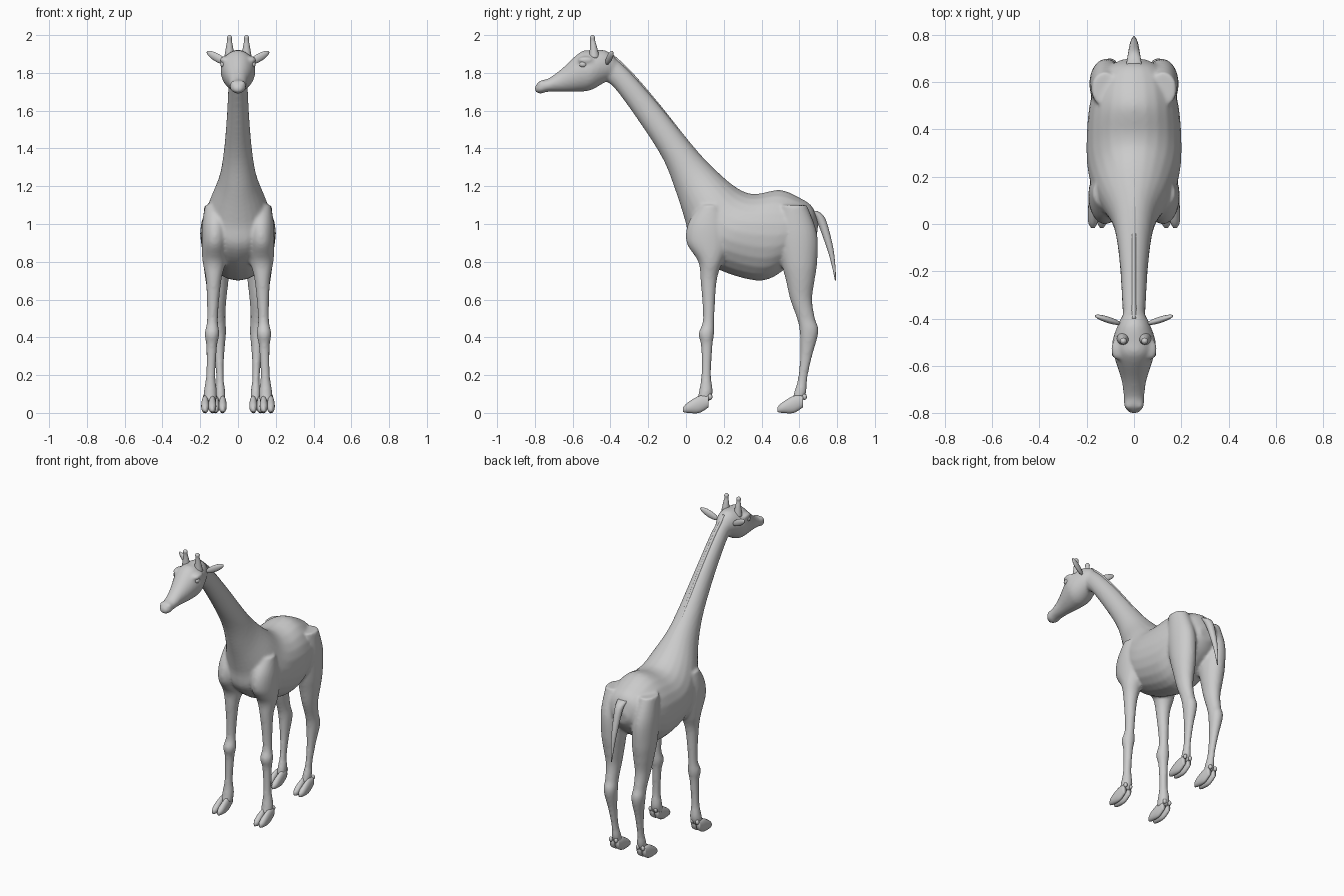
import bpy, bmesh, math
from mathutils import Vector

cube = bpy.data.objects.get("Cube")
if cube:
    bpy.data.objects.remove(cube, do_unlink=True)

# One plain grey for the whole animal
GREY = (0.6, 0.6, 0.6, 1)
grey = bpy.data.materials.new("plain_grey")
grey.use_nodes = True
grey.diffuse_color = GREY
grey.node_tree.nodes["Principled BSDF"].inputs["Base Color"].default_value = GREY


def smooth_stations(stations, steps=5):
    """Run a smooth curve through the loft stations."""
    rows = [Vector(station) for station in stations]
    padded = [rows[0]] + rows + [rows[-1]]
    result = []
    for before, start, end, after in zip(padded, padded[1:], padded[2:], padded[3:]):
        leave = (end - before) / 2
        arrive = (after - start) / 2
        for step in range(steps):
            t = step / steps
            ease = t * t * (3 - 2 * t)
            pull = t * (1 - t)
            result.append(start.lerp(end, ease) + (leave * (1 - t) - arrive * t) * pull)
    return result + [rows[-1]]


def loft(bm, stations, side=1, sides=24):
    """Skin ellipses; a station is an upper and a lower profile point, half width, centre."""
    rings = []
    for upper_y, upper_z, lower_y, lower_z, half, centre in smooth_stations(stations):
        upper, lower = Vector((0, upper_y, upper_z)), Vector((0, lower_y, lower_z))
        ring = []
        for k in range(sides):
            angle = math.tau * k / sides
            point = lower.lerp(upper, (math.sin(angle) + 1) / 2)
            point.x = side * (centre + half * math.cos(angle))
            ring.append(bm.verts.new(point))
        rings.append(ring)
    for ring, following in zip(rings, rings[1:]):
        for k in range(sides):
            n = (k + 1) % sides
            bm.faces.new((ring[k], ring[n], following[n], following[k]))
    bm.faces.new(rings[0])
    bm.faces.new(rings[-1])


def standing(rows, flatten=1, x=0, slope=0):
    """Stations for limbs from (height, depth position, radius)."""
    return [(y - r, z, y + r, z, min(r * flatten, 0.07), x + slope * z) for z, y, r in rows]


def lying(rows, x=0, y_offset=0):
    """Stations for upright slices from (depth position, top, bottom, half width)."""
    return [(y + y_offset, top, y + y_offset, bottom, half, x) for y, top, bottom, half in rows]


def ball(bm, centre, size):
    made = bmesh.ops.create_uvsphere(bm, u_segments=20, v_segments=12, radius=1)
    for vert in made["verts"]:
        vert.co = Vector(p * s + c for p, s, c in zip(vert.co, size, centre))
    return made["verts"]


def finish(bm, name):
    """Turn the bmesh into a smooth grey object."""
    bmesh.ops.recalc_face_normals(bm, faces=bm.faces)
    for face in bm.faces:
        face.smooth = True
    mesh = bpy.data.meshes.new(name)
    bm.to_mesh(mesh)
    bm.free()
    mesh.materials.append(grey)
    obj = bpy.data.objects.new(name, mesh)
    bpy.context.collection.objects.link(obj)
    return obj


def part(name, stations, side=1):
    bm = bmesh.new()
    loft(bm, stations, side, sides=16)
    return finish(bm, name)


# Neck and trunk, from nape to rump: back line, under line, half width
trunk = [(-.4, 1.9, -.43, 1.76, .045), (-.3, 1.81, -.37, 1.71, .05),
         (-.15, 1.64, -.24, 1.53, .058), (.02, 1.43, -.12, 1.34, .075),
         (.12, 1.32, -.05, 1.16, .1), (.23, 1.22, 0, 1, .15),
         (.31, 1.17, .03, .87, .18), (.38, 1.16, .17, .76, .2),
         (.5, 1.18, .4, .7, .195), (.6, 1.14, .55, .78, .17),
         (.67, 1.09, .64, .85, .12), (.7, 1, .69, .92, .05)]

# Head, from skull to lips
head = [(-.38, 1.89, 1.78, .045), (-.43, 1.92, 1.75, .07), (-.5, 1.92, 1.71, .092),
        (-.56, 1.91, 1.7, .084), (-.66, 1.82, 1.7, .053), (-.73, 1.77, 1.7, .044),
        (-.77, 1.76, 1.69, .042), (-.8, 1.73, 1.7, .02)]

# Legs, from shoulder or hip to fetlock
front_leg = [(1.1, .13, .06), (1, .12, .11), (.9, .12, .117), (.8, .13, .065), (.7, .12, .043),
             (.5, .12, .03), (.42, .108, .041), (.35, .11, .03), (.2, .107, .026),
             (.11, .105, .037), (.06, .09, .035)]
hind_leg = [(1.1, .57, .07), (.95, .59, .104), (.8, .6, .095), (.7, .605, .076), (.6, .61, .058),
            (.5, .635, .048), (.43, .652, .05), (.3, .636, .032), (.18, .617, .025),
            (.11, .605, .033), (.06, .59, .03)]

# Body: trunk, head and legs fused into one skin
bm = bmesh.new()
loft(bm, [(*row, 0) for row in trunk])
loft(bm, lying(head))
for side in (1, -1):
    loft(bm, standing(front_leg, flatten=.95, x=.15, slope=-.03), side)
    loft(bm, standing(hind_leg, flatten=.8, x=.09, slope=.03), side)
    # Brows and nostrils
    ball(bm, (side * .07, -.53, 1.868), (.028, .045, .02))
    ball(bm, (side * .024, -.765, 1.745), (.016, .02, .014))
body = finish(bm, "body")
remesh = body.modifiers.new("fuse", 'REMESH')
remesh.mode = 'VOXEL'
remesh.voxel_size = 0.009
remesh.use_smooth_shade = True
soften = body.modifiers.new("soften", 'SMOOTH')
soften.factor = 0.5
soften.iterations = 7

# Mane: a thin ridge that follows the back of the neck and sinks into the shoulders
mane = []
for index, (back_y, back_z, under_y, under_z, half) in enumerate(trunk[:6]):
    back = Vector((back_y, back_z))
    outward = (back - Vector((under_y, under_z))).normalized()
    crest = back + outward * (.008 - .002 * index)
    root = back - outward * .03
    mane.append((*crest, *root, .011, 0))
part("mane", mane)

# Tail: hangs in an arc and tapers to a point
tail = [(1.07, .66), (1.03, .71), (.9, .755), (.8, .778), (.7, .792)]
part("tail", standing([(z, y, .035 - .008 * index) for index, (z, y) in enumerate(tail)]))

# Cloven hooves: two toes and two dewclaws on each foot
toe = [(.12, .09, .03, .014), (.07, .09, 0, .02), (.01, .055, 0, .02), (-.016, .03, .005, .008)]


def hoof(name, side, x, y_offset):
    bm = bmesh.new()
    for spread in (-.019, .019):
        loft(bm, lying(toe, x + spread, y_offset), side, sides=16)
        ball(bm, (side * (x + spread), y_offset + .128, .085), (.012, .012, .016))
    finish(bm, name)


horn = [(1.88, -.485, .028), (1.94, -.49, .018), (1.97, -.494, .013), (1.99, -.495, .014), (2, -.495, .005)]

for side, label in ((1, "left"), (-1, "right")):
    hoof(f"front_hoof_{label}", side, .155, 0)
    hoof(f"hind_hoof_{label}", side, .1, .5)
    part(f"horn_{label}", standing(horn, x=.045), side)

    # Ear: a flat leaf swept up and back
    bm = bmesh.new()
    for vert in ball(bm, (side * .11, -.405, 1.88), (.056, .014, .024)):
        reach = abs(vert.co.x) - .11
        vert.co += Vector((0, reach * .3, reach * .5))
    finish(bm, f"ear_{label}")

    # Eye
    bm = bmesh.new()
    ball(bm, (side * .08, -.545, 1.845), (.014, .02, .016))
    finish(bm, f"eye_{label}")
